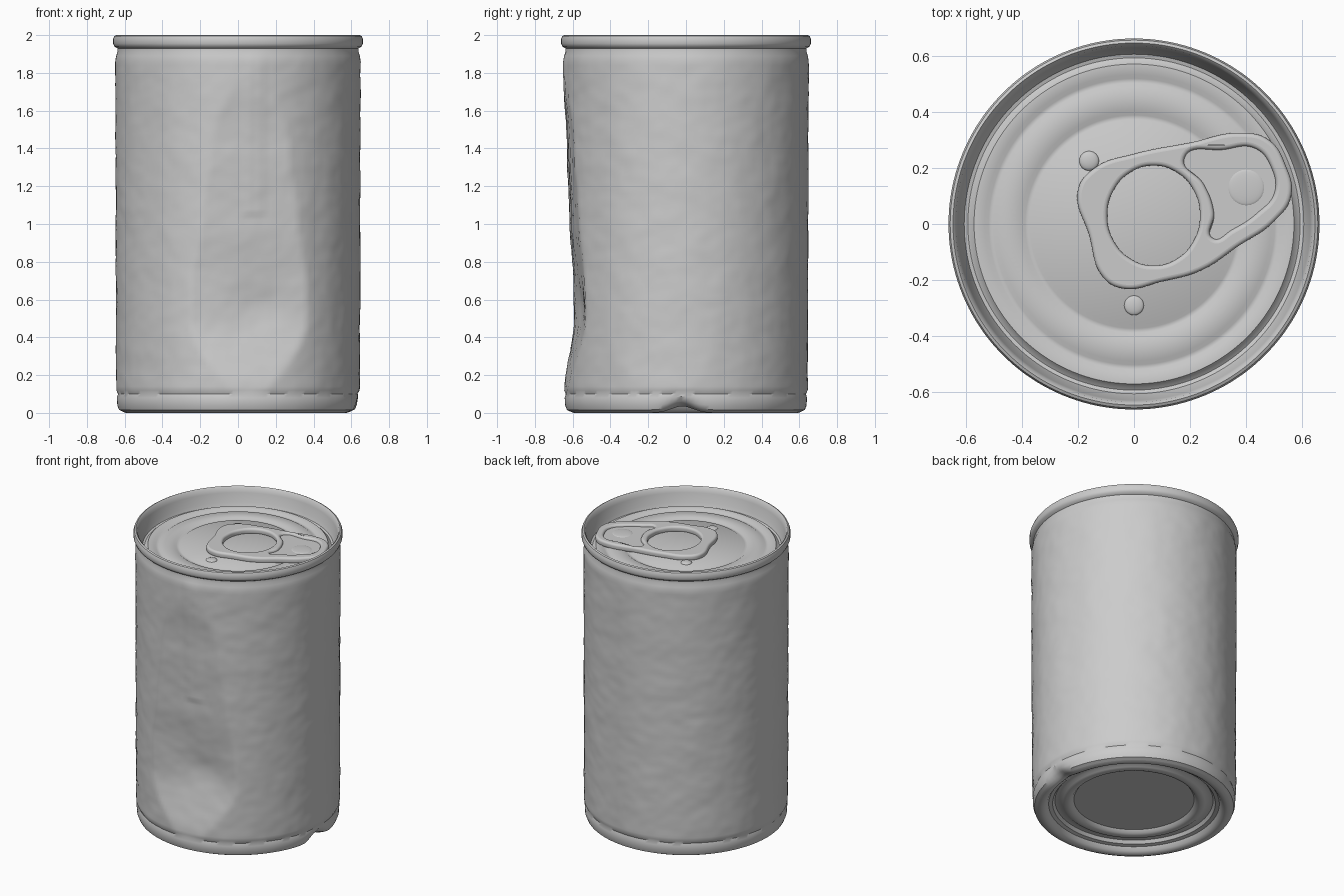
import bpy, bmesh, math
from mathutils import Vector, noise

cube = bpy.data.objects.get("Cube")
if cube:
    bpy.data.objects.remove(cube, do_unlink=True)

grey = bpy.data.materials.new("plain grey metal")
grey.use_nodes = True
grey.diffuse_color = (0.6, 0.6, 0.6, 1)
bsdf = next(n for n in grey.node_tree.nodes if n.type == 'BSDF_PRINCIPLED')
bsdf.inputs["Base Color"].default_value = grey.diffuse_color
bsdf.inputs["Roughness"].default_value = 0.6

SEGMENTS = 160
LID_Z = 1.893
DENT = [(0, 0.66), (0.08, 0.64), (0.5, 0.565), (0.7, 0.57), (1.0, 0.594),
        (1.4, 0.615), (1.85, 0.65), (2, 0.68)]


def interpolate(table, t):
    for (a, va), (b, vb) in zip(table, table[1:]):
        if t <= b:
            f = (t - a) / (b - a)
            f = f * f * (3 - 2 * f)
            return va + (vb - va) * f
    return table[-1][1]


def bump(distance, width):
    return math.exp(-(distance / width) ** 2)


def finish(name, mesh, angle=40):
    mesh.materials.clear()
    mesh.materials.append(grey)
    obj = bpy.data.objects.new(name, mesh)
    bpy.context.collection.objects.link(obj)
    mesh.shade_smooth()
    mesh.set_sharp_from_angle(angle=math.radians(angle))
    return obj


def deform(co):
    """Flattened front, small pit and a knock on the bottom edge."""
    p = co.copy()
    n = Vector((0.1, -0.995, 0))
    excess = p.dot(n) - interpolate(DENT, p.z)
    if excess > 0:
        p -= n * excess * 0.87
    if p.y < 0:
        p.y += 0.02 * bump(p.x - 0.12, 0.16) * bump(p.z - 0.58, 0.12)
    if p.x > 0.5:
        knock = bump(p.y + 0.02, 0.08) * bump(p.z, 0.06)
        p.x -= 0.03 * knock
        p.z += 0.035 * knock
    return p


def crumple(co):
    """Faint paper wrinkles and the raised overlap of the wrapper."""
    p = deform(co)
    out = Vector((co.x, co.y, 0)).normalized()
    amount = 0.003 * noise.noise(co * 7) + 0.002 * noise.noise(co * 18)
    if co.y < 0 and 0.03 < co.x < 0.14 and 1.05 < co.z < 1.9:
        amount += 0.005
    return p + out * amount * min(1, co.z / 0.15, (1.93 - co.z) / 0.1)


def lathe(name, profile, move=deform, angle=40):
    bm = bmesh.new()
    rings = []
    for r, z in profile:
        if r == 0:
            rings.append([bm.verts.new((0, 0, z))] * SEGMENTS)
        else:
            rings.append([bm.verts.new((r * math.cos(a), r * math.sin(a), z))
                          for a in (math.tau * i / SEGMENTS for i in range(SEGMENTS))])
    for low, high in zip(rings, rings[1:]):
        for i in range(SEGMENTS):
            j = (i + 1) % SEGMENTS
            quad = (low[i], low[j], high[j], high[i])
            bm.faces.new(list(dict.fromkeys(quad)))
    for v in bm.verts:
        v.co = move(v.co)
    mesh = bpy.data.meshes.new(name)
    bm.to_mesh(mesh)
    bm.free()
    return finish(name, mesh, angle)


# wrapped side wall with a bead near the foot and a narrow neck
wall = [(0.61, 0.006), (0.63, 0.016), (0.639, 0.04), (0.641, 0.08), (0.635, 0.1), (0.644, 0.12)]
wall += [(0.645 + 0.004 * z / 1.86, z) for z in (0.14 + 0.02 * i for i in range(87))]
wall += [(0.645, 1.89), (0.638, 1.91), (0.638, 1.93)]
lathe("side_wall", wall, crumple)

# rolled top rim and its inner wall
lathe("top_rim", [(0.638, 1.93), (0.655, 1.94), (0.661, 1.955), (0.661, 1.98),
                  (0.655, 1.995), (0.645, 2.0), (0.635, 1.99), (0.628, 1.96),
                  (0.615, 1.90), (0.605, 1.876)])

# lid panel with pressed rings
lid = [(0.605, 1.876), (0.592, 1.872), (0.58, 1.88), (0.57, LID_Z)]
for r in (0.51, 0.38):
    lid += [(r + 0.022, LID_Z), (r + 0.008, LID_Z - 0.009),
            (r - 0.008, LID_Z - 0.009), (r - 0.022, LID_Z)]
lid += [(0, LID_Z)]
lathe("lid", lid)

# recessed, stepped base
lathe("base", [(0, 0.068), (0.38, 0.068), (0.395, 0.05), (0.42, 0.042), (0.45, 0.048),
               (0.465, 0.06), (0.5, 0.06), (0.515, 0.04), (0.54, 0.035),
               (0.555, 0.012), (0.575, 0.0), (0.595, 0.0), (0.61, 0.006)])


def flat_curve(name, outlines, z, half, bevel):
    """Filled plate from smooth closed outlines; inner outlines become holes."""
    curve = bpy.data.curves.new(name, 'CURVE')
    curve.dimensions = '2D'
    curve.fill_mode = 'BOTH'
    curve.extrude = half - bevel
    curve.bevel_depth = bevel
    curve.bevel_resolution = 4
    curve.offset = -bevel
    for points in outlines:
        spline = curve.splines.new('BEZIER')
        spline.bezier_points.add(len(points) - 1)
        for bp, (x, y) in zip(spline.bezier_points, points):
            bp.co = (x, y, 0)
            bp.handle_left_type = bp.handle_right_type = 'AUTO'
        spline.use_cyclic_u = True
    helper = bpy.data.objects.new(name + "_outline", curve)
    bpy.context.collection.objects.link(helper)
    graph = bpy.context.evaluated_depsgraph_get()
    mesh = bpy.data.meshes.new_from_object(helper.evaluated_get(graph))
    bpy.data.objects.remove(helper, do_unlink=True)
    obj = finish(name, mesh, 50)
    obj.location.z = z
    return obj


# pull tab: frame with finger hole and sunken nose
outer = [(-0.2, 0.12), (-0.14, 0.2), (0, 0.25), (0.2, 0.29), (0.38, 0.325), (0.48, 0.3),
         (0.54, 0.21), (0.56, 0.1), (0.5, 0.01), (0.37, -0.08), (0.24, -0.165),
         (0.1, -0.205), (-0.04, -0.23), (-0.11, -0.19), (-0.16, -0.04)]
hole = [(0.07 + 0.165 * math.cos(a), 0.03 + 0.178 * math.sin(a))
        for a in (math.tau * i / 12 for i in range(12))]
nose = [(0.18, 0.235), (0.32, 0.265), (0.43, 0.27), (0.49, 0.2), (0.5, 0.11),
        (0.44, 0.04), (0.35, -0.02), (0.28, -0.05), (0.285, 0.04), (0.25, 0.14)]
flat_curve("pull_tab", [outer, hole, nose], 1.906, 0.021, 0.015)
flat_curve("pull_tab_nose_web", [[(0.3 + (x - 0.3) * 1.08, 0.11 + (y - 0.11) * 1.08)
                                  for x, y in nose]], 1.902, 0.01, 0.002)


# small pressed dimples
def dimple(name, x, y, z, radius, height):
    bm = bmesh.new()
    bmesh.ops.create_uvsphere(bm, u_segments=24, v_segments=12, radius=1)
    bmesh.ops.scale(bm, vec=(radius, radius, height), verts=bm.verts)
    bmesh.ops.translate(bm, vec=(x, y, z), verts=bm.verts)
    mesh = bpy.data.meshes.new(name)
    bm.to_mesh(mesh)
    bm.free()
    finish(name, mesh)


dimple("tab_rivet", 0.4, 0.13, 1.911, 0.065, 0.007)
dimple("lid_dimple_back", -0.16, 0.225, LID_Z, 0.035, 0.012)
dimple("lid_dimple_front", 0.0, -0.29, LID_Z, 0.035, 0.01)
